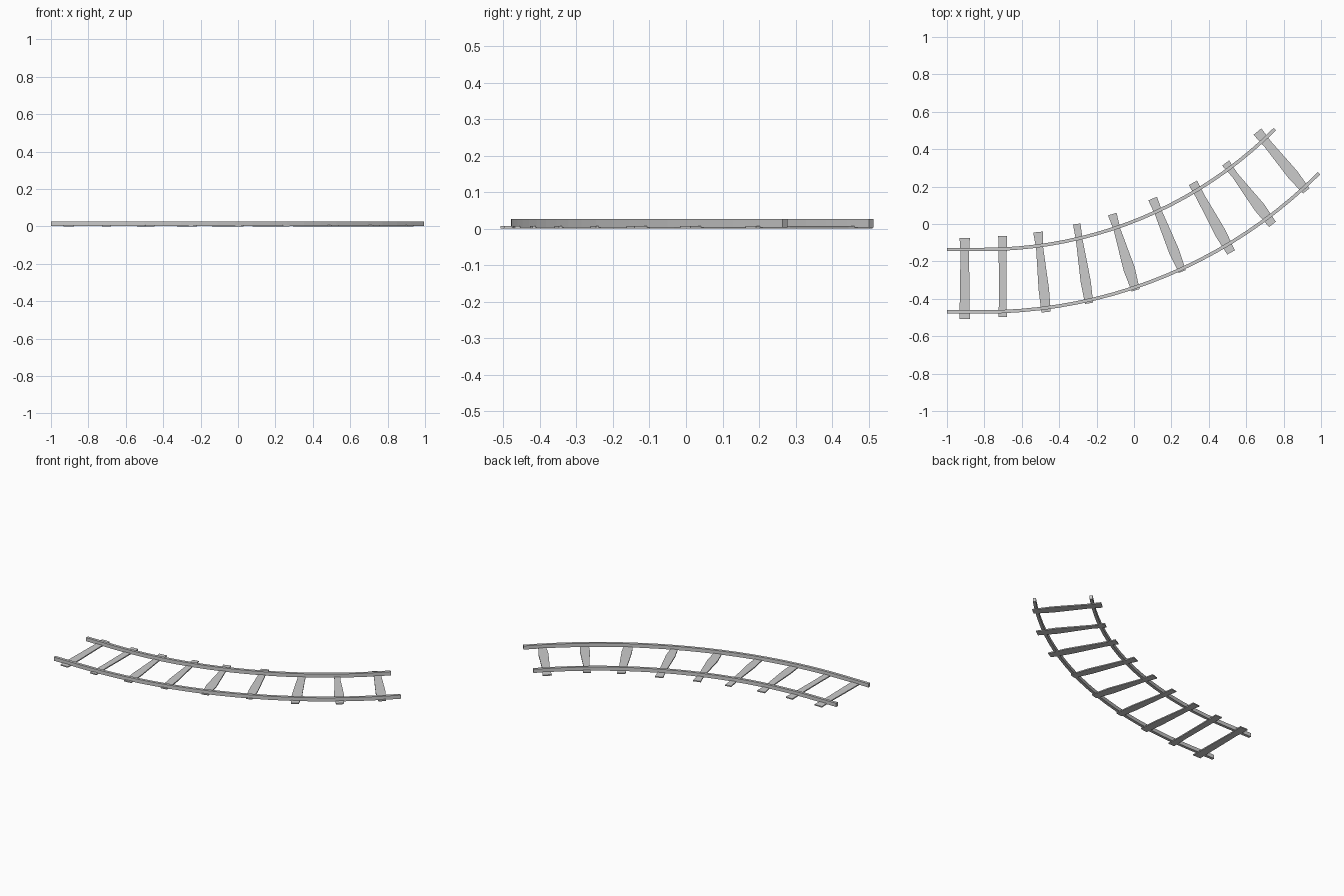
import bpy, bmesh, math
from mathutils import Vector

if "Cube" in bpy.data.objects:
    bpy.data.objects.remove(bpy.data.objects["Cube"])


def make_object(name, rings, smooth=False):
    """Skin a row of four-point cross-sections into a closed bar."""
    bm = bmesh.new()
    loops = [[bm.verts.new(p) for p in ring] for ring in rings]
    for a, b in zip(loops, loops[1:]):
        for i in range(4):
            j = (i + 1) % 4
            bm.faces.new((a[i], a[j], b[j], b[i]))
    bm.faces.new(loops[0][::-1])
    bm.faces.new(loops[-1])
    bmesh.ops.recalc_face_normals(bm, faces=bm.faces)
    mesh = bpy.data.meshes.new(name)
    bm.to_mesh(mesh)
    bm.free()
    obj = bpy.data.objects.new(name, mesh)
    bpy.context.collection.objects.link(obj)
    return obj


def ring(p, side, width, z0, z1):
    a, b = p + side * width / 2, p - side * width / 2
    return [(a.x, a.y, z0), (b.x, b.y, z0), (b.x, b.y, z1), (a.x, a.y, z1)]


# Rails: short straight lead-in, then a concentric 45 degree bend
STRAIGHT, CENTRE_Y, STEPS = 0.2, 2.06, 20
for name, radius in (("outer_rail", 2.53), ("inner_rail", 2.196)):
    rings = [ring(Vector((-1, CENTRE_Y - radius)), Vector((0, 1)), 0.018, 0.003, 0.027)]
    for i in range(STEPS + 1):
        a = math.radians(45) * i / STEPS
        p = Vector((-1 + STRAIGHT + radius * math.sin(a), CENTRE_Y - radius * math.cos(a)))
        rings.append(ring(p, Vector((-math.sin(a), math.cos(a))), 0.018, 0.003, 0.027))
    make_object(name, rings)

# Rough wooden ties: inner end, outer end, widths along the length
STATIONS = (0, 0.2, 0.72, 1)
TIES = [
    ((-0.905, -0.076), (-0.905, -0.508), (0.055, 0.045, 0.053, 0.054)),
    ((-0.702, -0.065), (-0.702, -0.497), (0.048, 0.043, 0.040, 0.044)),
    ((-0.513, -0.043), (-0.470, -0.471), (0.052, 0.038, 0.056, 0.050)),
    ((-0.306, 0.000), (-0.240, -0.424), (0.040, 0.036, 0.054, 0.044)),
    ((-0.116, 0.053), (0.009, -0.354), (0.048, 0.036, 0.062, 0.044)),
    ((0.100, 0.136), (0.258, -0.254), (0.050, 0.042, 0.056, 0.040)),
    ((0.315, 0.220), (0.519, -0.152), (0.050, 0.046, 0.062, 0.046)),
    ((0.490, 0.326), (0.740, -0.002), (0.046, 0.034, 0.060, 0.046)),
    ((0.660, 0.494), (0.921, 0.177), (0.054, 0.045, 0.060, 0.044)),
]
for n, (start, end, widths) in enumerate(TIES, 1):
    a, b = Vector(start), Vector(end)
    d = (b - a).normalized()
    side = Vector((-d.y, d.x))
    make_object(f"tie_{n}", [ring(a.lerp(b, t), side, w, 0, 0.007)
                             for t, w in zip(STATIONS, widths)])
